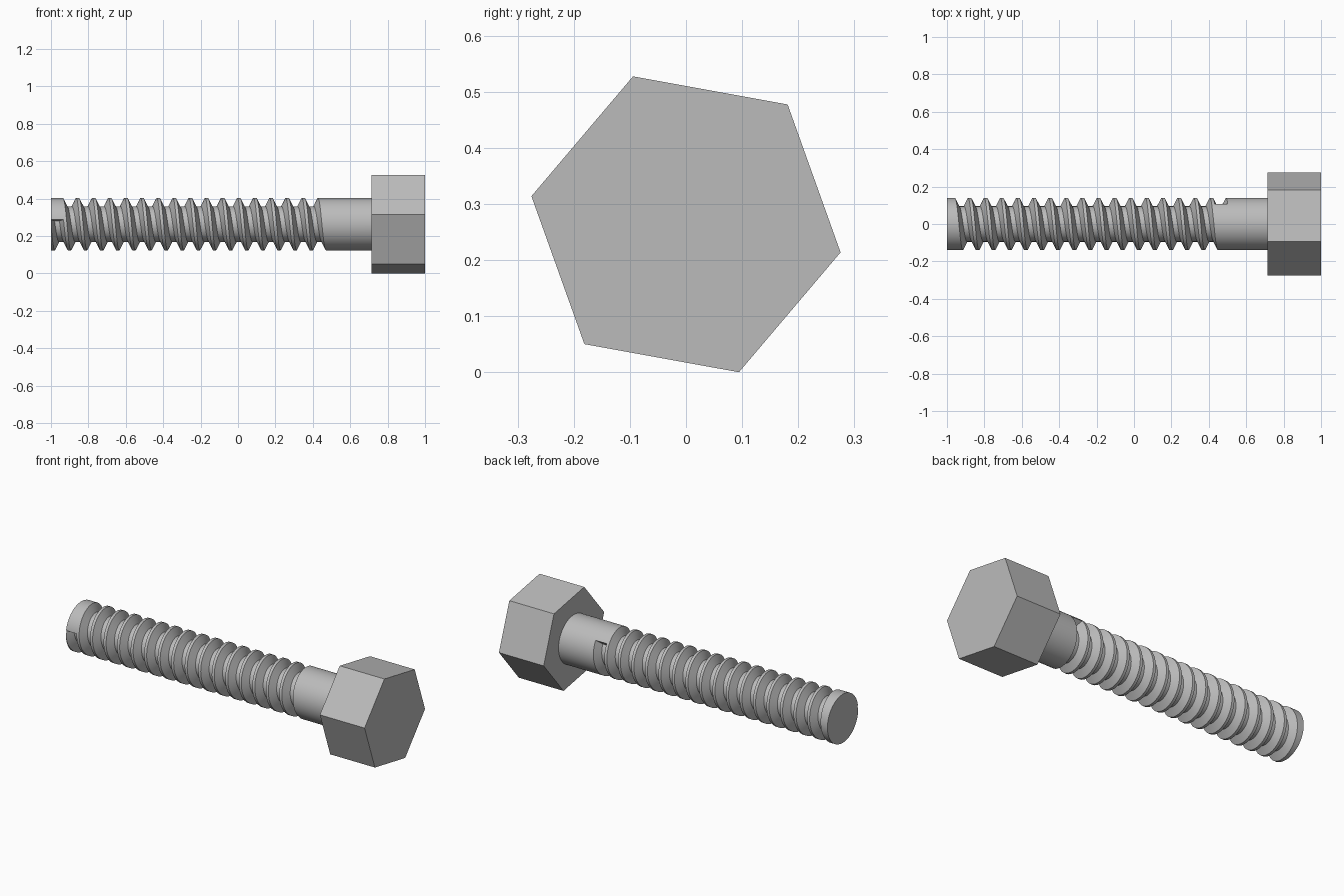
import bpy
import bmesh
from math import radians, cos, sin, pi

if "Cube" in bpy.data.objects:
    bpy.data.objects.remove(bpy.data.objects["Cube"], do_unlink=True)

AXIS_Z = 0.264
SHANK_R, ROOT_R = 0.14, 0.095
PITCH = 0.0862

steel = bpy.data.materials.new("grey_steel")
steel.use_nodes = True
steel.diffuse_color = (0.5, 0.5, 0.5, 1)
steel.node_tree.nodes["Principled BSDF"].inputs["Base Color"].default_value = (0.5, 0.5, 0.5, 1)


def loft(name, rings):
    """Join matching rings of points into a closed solid with capped ends."""
    bm = bmesh.new()
    loops = [[bm.verts.new(p) for p in ring] for ring in rings]
    n = len(loops[0])
    for a, b in zip(loops, loops[1:]):
        for i in range(n):
            j = (i + 1) % n
            bm.faces.new((a[i], a[j], b[j], b[i]))
    bm.faces.new(loops[0])
    bm.faces.new(loops[-1])
    bmesh.ops.recalc_face_normals(bm, faces=bm.faces)
    mesh = bpy.data.meshes.new(name)
    bm.to_mesh(mesh)
    bm.free()
    mesh.materials.append(steel)
    obj = bpy.data.objects.new(name, mesh)
    bpy.context.collection.objects.link(obj)
    return obj


def around(x, r, angle):
    """Point at an angle round the bolt axis, from the top towards the front."""
    return (x, -r * sin(angle), AXIS_Z + r * cos(angle))


def prism(name, sides, r, x0, x1, turn):
    angles = [turn + 2 * pi * i / sides for i in range(sides)]
    return loft(name, [[around(x, r, a) for a in angles] for x in (x0, x1)])


# Hexagonal head
prism("hex_head", 6, 0.28, 0.715, 1.0, radians(19.7))

# Round shank
shank = prism("threaded_shank", 72, SHANK_R, -1.0, 0.72, radians(2.5))

# Helical groove cutter: trapezoid section swept along the shank
section = [(-0.013, ROOT_R), (0.013, ROOT_R), (0.038, 0.146), (-0.038, 0.146)]
start, step = 80, 5
steps = (16 * 360 + 230) // step
rings = []
for k in range(steps + 1):
    x = -0.968 + PITCH * k * step / 360
    angle = radians(start + k * step)
    rings.append([around(x + dx, r, angle) for dx, r in section])
cutter = loft("thread_cutter", rings)
cutter.hide_render = True

# Cut the thread and discard the cutter
cut = shank.modifiers.new("thread", "BOOLEAN")
cut.operation = "DIFFERENCE"
cut.solver = "EXACT"
cut.object = cutter
bpy.ops.object.select_all(action="DESELECT")
shank.select_set(True)
bpy.context.view_layer.objects.active = shank
bpy.ops.object.modifier_apply(modifier=cut.name)
bpy.data.objects.remove(cutter, do_unlink=True)
bpy.ops.object.shade_smooth_by_angle(angle=radians(25))
